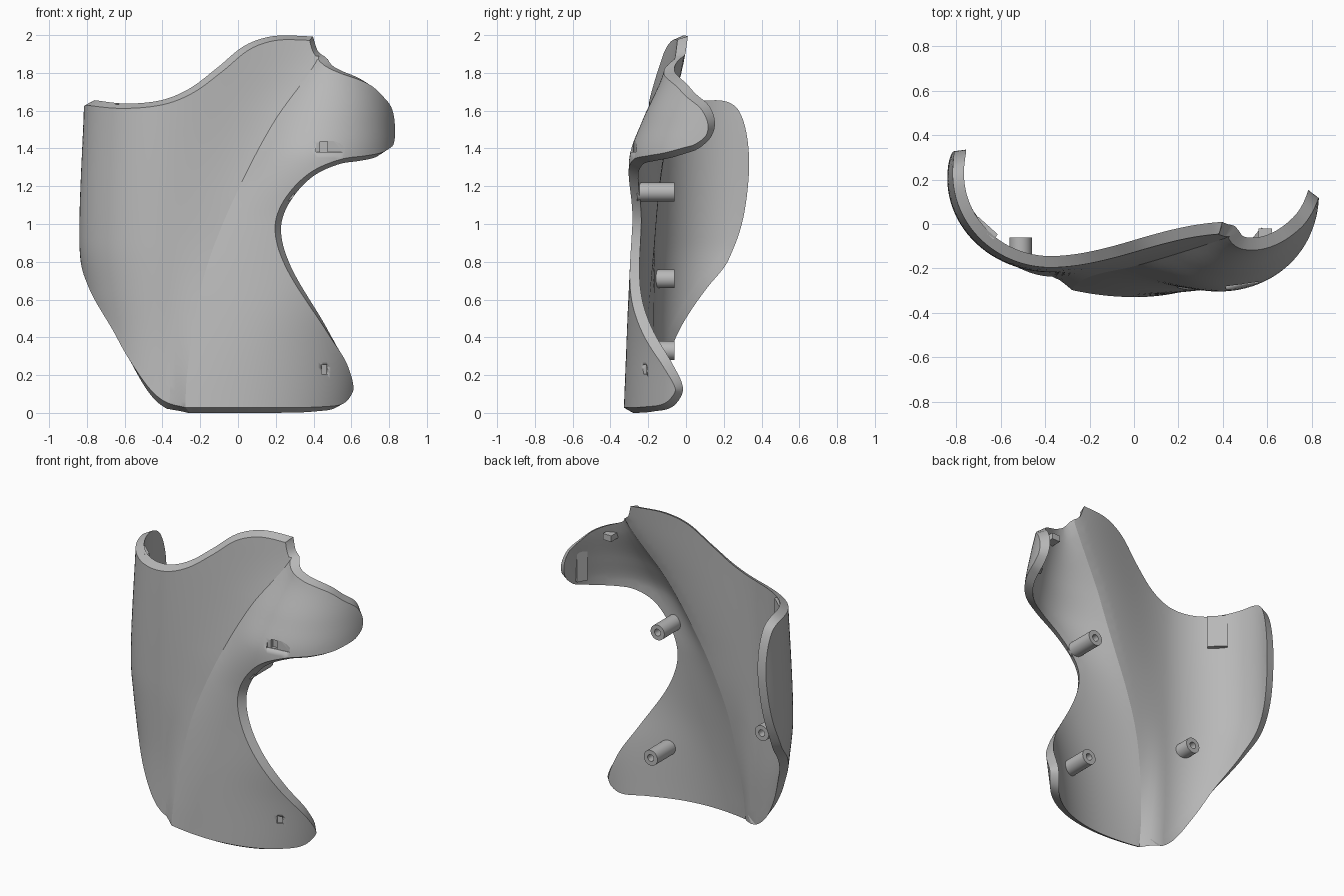
import bpy, bmesh, math
from mathutils import Vector, geometry

if "Cube" in bpy.data.objects:
    bpy.data.objects.remove(bpy.data.objects["Cube"], do_unlink=True)

GREY = (0.48, 0.48, 0.48, 1)
mat = bpy.data.materials.new("plain grey plastic")
mat.use_nodes = True
mat.diffuse_color = GREY
mat.node_tree.nodes["Principled BSDF"].inputs["Base Color"].default_value = GREY

THICK, RIM, STEP, DEPTH = 0.05, 0.028, 0.03, 0.42


def spline(pts, t):
    """Smooth curve through (t, value) pairs."""
    n = len(pts)
    t = min(max(t, pts[0][0]), pts[-1][0])
    i = 0
    while i < n - 2 and t > pts[i + 1][0]:
        i += 1

    def slope(k):
        a, b = pts[max(k - 1, 0)], pts[min(k + 1, n - 1)]
        return (b[1] - a[1]) / (b[0] - a[0])
    (t0, v0), (t1, v1) = pts[i], pts[i + 1]
    h = t1 - t0
    f = (t - t0) / h
    g = 1 - f
    return (v0 * g * g * (1 + 2 * f) + v1 * f * f * (3 - 2 * f)
            + h * f * g * (g * slope(i) - f * slope(i + 1)))


# Section guides by height: crease line, and the left and right wraps
crease_x = [(0, -.28), (.2, -.27), (.6, -.21), (.85, -.14), (1.18, 0), (1.54, .19), (1.87, .42), (2.05, .47)]
crease_y = [(0, -.3), (.4, -.26), (.85, -.22), (1.18, -.19), (1.54, -.135), (1.87, -.06), (2.05, -.03)]
left_x = [(0, -.36), (.4, -.37), (.9, -.38), (1.65, -.37), (2.05, -.36)]
left_y = [(0, -.24), (.4, -.22), (.9, -.215), (1.65, -.195), (2.05, -.17)]
left_r = [(0, .4), (.4, .405), (.65, .435), (.9, .46), (1.65, .445), (2.05, .45)]
right_x = [(0, 0), (.35, .08), (.7, .22), (1, .3), (1.35, .4), (1.8, .5), (2.05, .52)]
right_y = [(0, -.33), (.5, -.31), (1, -.29), (1.35, -.3), (1.55, -.23), (1.8, -.12), (2.05, -.08)]
right_r = [(0, .63), (.35, .62), (.7, .6), (1, .5), (1.35, .43), (1.8, .34), (2.05, .34)]


def skin(u, z):
    """Outer skin point for the unrolled coordinate u at height z."""
    lx, rx = spline(left_x, z), spline(right_x, z)
    cx, cy = spline(crease_x, z), spline(crease_y, z)
    if u < lx:
        r = spline(left_r, z)
        a = (lx - u) / r
        return Vector((lx - r * math.sin(a), spline(left_y, z) + DEPTH * (1 - math.cos(a)), z))
    if u > max(rx, cx):
        r = spline(right_r, z)
        a = (u - rx) / r
        return Vector((rx + r * math.sin(a), spline(right_y, z) + DEPTH * (1 - math.cos(a)), z))
    if u < cx:
        t = (u - lx) / (cx - lx)
        k = min(1, max(0, z / 1.2))
        ease = (1 - k) * t ** 1.2 + k * t * t * (3 - 2 * t)
        y0 = spline(left_y, z)
        return Vector((u, y0 + (cy - y0) * ease, z))
    t = (u - cx) / (rx - cx)
    return Vector((u, cy + (spline(right_y, z) - cy) * t * (2 - t), z))


def normal(u, z):
    e = 0.004
    du = skin(u + e, z) - skin(u - e, z)
    dz = skin(u, z + e) - skin(u, z - e)
    return du.cross(dz).normalized()


def unroll(x, z):
    """Unrolled coordinate of a point seen from the front."""
    rx, r = spline(right_x, z), spline(right_r, z)
    lx, lr = spline(left_x, z), spline(left_r, z)
    if x > rx:
        return rx + r * math.asin(min(1, (x - rx) / r))
    if x < lx:
        return lx - lr * math.asin(min(1, (lx - x) / lr))
    return x


def resample(pts):
    chord = [0]
    for a, b in zip(pts, pts[1:]):
        chord.append(chord[-1] + math.dist(a, b))
    us = [(c, p[0]) for c, p in zip(chord, pts)]
    zs = [(c, p[1]) for c, p in zip(chord, pts)]
    n = int(chord[-1] / 0.02)
    return [Vector((spline(us, chord[-1] * i / n), spline(zs, chord[-1] * i / n))) for i in range(n)]


def flat(pts):
    return [(unroll(x, z), z) for x, z in pts]


# Outline: the wrapped left edge and lobe tip are in degrees, the rest is x and z
left_edge = [(17, .1), (36, .28), (52, .45), (75, .65), (93, .8), (104, 1), (109, 1.25),
             (107, 1.45), (99, 1.6), (88, 1.65), (70, 1.655)]
top_edge = [(-.6, 1.64), (-.4, 1.66), (-.25, 1.72), (-.1, 1.83), (.05, 1.95), (.2, 2), (.4, 2)]
notch = [(.4, 2), (.425, 1.92), (.47, 1.865), (.55, 1.825), (.65, 1.79)]
lobe_tip = [(41, 1.755), (56, 1.7), (74, 1.63), (85, 1.54), (87, 1.46), (80, 1.4), (69, 1.373),
            (57, 1.35), (40, 1.333)]
lower_right = [(.55, 1.315), (.4, 1.25), (.28, 1.13), (.225, 1), (.25, .85), (.35, .66), (.5, .43),
               (.6, .25), (.62, .12), (.57, .03), (.45, .005), (.1, 0), (-.28, 0)]
side = [(spline(left_x, z) - spline(left_r, z) * math.radians(d), z) for d, z in left_edge]
tip = [(spline(right_x, z) + spline(right_r, z) * math.radians(d), z) for d, z in lobe_tip]
outline = (resample([(-.28, 0), (-.39, .03)] + side + flat(top_edge))
           + resample(flat(notch) + tip + flat(lower_right)))

# Flat sheet: outline, crease and a regular grid of inner points
crease = [Vector((spline(crease_x, i * STEP), i * STEP)) for i in range(1, 67)]
verts = outline + crease
n, m = len(outline), len(crease)
edges = [(i, (i + 1) % n) for i in range(n)] + [(n + i, n + i + 1) for i in range(m - 1)]
for i in range(-45, 45):
    for j in range(1, 67):
        p = Vector((i * STEP, j * STEP))
        if (min((p - q).length_squared for q in outline) > 0.0018
                and abs(p.x - spline(crease_x, p.y)) > 0.014):
            verts.append(p)
cdt = geometry.delaunay_2d_cdt(verts, edges, [], 1, 1e-5)

sheet = bmesh.new()
sv = [sheet.verts.new((p.x, p.y, 0)) for p in cdt[0]]
for f in cdt[2]:
    sheet.faces.new([sv[i] for i in f])
bmesh.ops.delete(sheet, geom=[v for v in sheet.verts if not v.link_faces], context='VERTS')
sheet.normal_update()
for f in sheet.faces:
    if f.normal.z < 0:
        f.normal_flip()

# Curved shell: outer skin with a chamfered rim, inner skin at full outline
bm = bmesh.new()
outer, inner = {}, {}
for v in sheet.verts:
    u, z = v.co.x, v.co.y
    shift = Vector((0, 0, 0))
    for e in v.link_edges:
        if e.is_boundary:
            d = (e.verts[1].co - e.verts[0].co).normalized()
            side_dir = Vector((-d.y, d.x, 0))
            toward = e.link_faces[0].calc_center_median() - e.verts[0].co
            shift += side_dir if side_dir.dot(toward) > 0 else -side_dir
    if shift.length > 0:
        shift = shift.normalized() * RIM
    back = skin(u, z) - normal(u, z) * THICK
    back.z = min(max(back.z, 0), 2)
    outer[v] = bm.verts.new(skin(u + shift.x, z + shift.y))
    inner[v] = bm.verts.new(back)
for f in sheet.faces:
    bm.faces.new([outer[v] for v in f.verts])
    bm.faces.new([inner[v] for v in reversed(f.verts)])
for e in sheet.edges:
    if e.is_boundary:
        loop = e.link_loops[0]
        a, b = loop.vert, loop.link_loop_next.vert
        bm.faces.new([outer[b], outer[a], inner[a], inner[b]])
    elif all(abs(v.co.x - spline(crease_x, v.co.y)) < 0.001 for v in e.verts):
        for layer in (outer, inner):
            bm.edges.get([layer[v] for v in e.verts]).smooth = False


def add_object(name, bm, angle=24):
    mesh = bpy.data.meshes.new(name)
    bm.to_mesh(mesh)
    bm.free()
    mesh.materials.append(mat)
    ob = bpy.data.objects.new(name, mesh)
    bpy.context.collection.objects.link(ob)
    bpy.ops.object.select_all(action='DESELECT')
    ob.select_set(True)
    bpy.context.view_layer.objects.active = ob
    bpy.ops.object.shade_smooth_by_angle(angle=math.radians(angle))
    return ob


def box(name, centre, size, turn=0):
    b = bmesh.new()
    bmesh.ops.create_cube(b, size=1)
    bmesh.ops.scale(b, vec=size, verts=b.verts)
    ob = add_object(name, b)
    ob.location, ob.rotation_euler.z = centre, math.radians(turn)
    return ob


shell = add_object("curved_panel", bm)

# Slot in the upper lobe and small recess in the lower lobe
for name, centre, size, turn in [("slot_cutter", (.49, -.295, 1.41), (.15, .05, .06), 8),
                                 ("slot_recess_cutter", (.455, -.29, 1.41), (.04, .07, .055), 0),
                                 ("lower_recess_cutter", (.465, -.24, .23), (.035, .08, .05), 20)]:
    cutter = box(name, centre, size, turn)
    cutter.hide_render = True
    cut = shell.modifiers.new(name, 'BOOLEAN')
    cut.object, cut.operation, cut.solver = cutter, 'DIFFERENCE', 'EXACT'
    bpy.context.view_layer.objects.active = shell
    bpy.ops.object.modifier_apply(modifier=name)
    bpy.data.objects.remove(cutter, do_unlink=True)

# Hollow screw posts on the back
for name, x, z in [("upper_post", .25, 1.17), ("lower_post", .3, .33), ("side_post", -.51, .71)]:
    b = bmesh.new()
    y0, y1 = skin(unroll(x, z), z).y + .03, -.06
    bmesh.ops.create_cone(b, cap_ends=True, segments=32, radius1=.05, radius2=.05, depth=y1 - y0)
    cap = max((f for f in b.faces if len(f.verts) > 4), key=lambda f: f.calc_center_median().z)
    bmesh.ops.inset_individual(b, faces=[cap], thickness=.028)
    hole = bmesh.ops.extrude_discrete_faces(b, faces=[cap])["faces"][0]
    bmesh.ops.translate(b, vec=(0, 0, -.05), verts=hole.verts)
    post = add_object(name, b, 30)
    post.location = (x, (y0 + y1) / 2, z)
    post.rotation_euler.x = -math.pi / 2

# Clip plates behind the upper corners
box("left_clip", (-.667, -.018, 1.53), (.12, .03, .21), -42)
box("right_clip", (.752, .018, 1.53), (.07, .03, .24), 62)
box("right_clip_tooth", (.59, -.06, 1.72), (.06, .08, .04))
